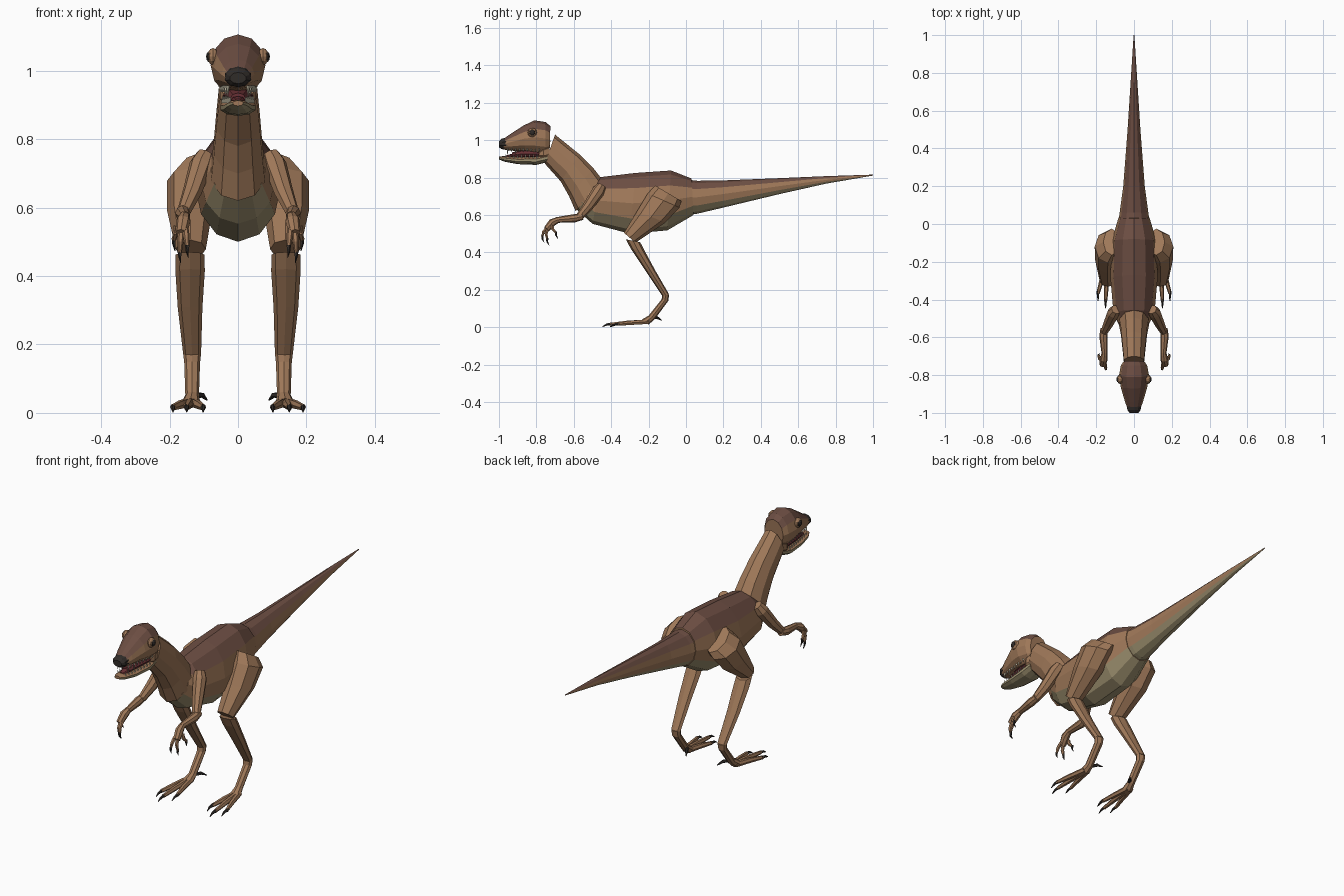
import bpy, bmesh, math
from mathutils import Vector


def material(name, rgb):
    m = bpy.data.materials.new(name)
    m.diffuse_color = (*rgb, 1)
    return m


SKIN = material("skin", (0.35, 0.19, 0.10))
BACK = material("back", (0.15, 0.075, 0.055))
BELLY = material("belly", (0.34, 0.28, 0.16))
DARK = material("dark", (0.03, 0.025, 0.022))
MOUTH = material("mouth", (0.14, 0.03, 0.035))
TOOTH = material("tooth", (0.65, 0.60, 0.45))


def finish(name, bm, mats, mirror):
    bmesh.ops.recalc_face_normals(bm, faces=bm.faces)
    me = bpy.data.meshes.new(name)
    bm.to_mesh(me)
    bm.free()
    for m in mats:
        me.materials.append(m)
    ob = bpy.data.objects.new(name, me)
    bpy.context.collection.objects.link(ob)
    if mirror:
        ob.modifiers.new("mirror", 'MIRROR').use_mirror_merge = False
    return ob


def skin_rings(bm, rings, mat_of=lambda a: 0):
    n = len(rings[0])
    vs = [[bm.verts.new(p) for p in r] for r in rings]
    for a, b in zip(vs, vs[1:]):
        for i in range(n):
            j = (i + 1) % n
            f = bm.faces.new((a[i], a[j], b[j], b[i]))
            f.material_index = mat_of(math.cos(2 * math.pi * (i + 0.5) / n))
    bm.faces.new(vs[0])
    bm.faces.new(vs[-1])


def loft(name, rings, sides=12, mats=(SKIN,), top=2, low=-2, mirror=False):
    """Each ring: upper edge y,z, lower edge y,z, half width, optional centre x."""
    out = []
    for yt, zt, yb, zb, hw, *cx in rings:
        cx = cx[0] if cx else 0
        c = Vector((cx, (yt + yb) / 2, (zt + zb) / 2))
        up = Vector((0, (yt - yb) / 2, (zt - zb) / 2))
        out.append([c + up * math.cos(t) + Vector((hw * math.sin(t), 0, 0))
                    for t in (2 * math.pi * i / sides for i in range(sides))])
    bm = bmesh.new()
    skin_rings(bm, out, lambda a: 1 if a > top else 2 if a < low else 0)
    return finish(name, bm, mats, mirror)


def tubes(name, paths, sides=6, mat=SKIN, mirror=True):
    """Each path is a list of (x, y, z, radius)."""
    bm = bmesh.new()
    for path in paths:
        pts = [Vector(p[:3]) for p in path]
        rings = []
        for i, p in enumerate(pts):
            d = (pts[min(i + 1, len(pts) - 1)] - pts[max(i - 1, 0)]).normalized()
            u = Vector((1, 0, 0))
            u = (u - d * u.dot(d)).normalized()
            v = d.cross(u)
            rings.append([p + path[i][3] * (u * math.cos(t) + v * math.sin(t))
                          for t in (2 * math.pi * k / sides for k in range(sides))])
        skin_rings(bm, rings)
    return finish(name, bm, [mat], mirror)


TRI = (SKIN, BACK, BELLY)

# torso, tail, neck
loft("torso", [(-.47, .79, -.585, .63, .08), (-.455, .803, -.50, .553, .108),
               (-.27, .825, -.30, .500, .125), (-.08, .838, -.10, .518, .118),
               (.03, .795, .04, .60, .082)], mats=TRI, top=.5, low=-.5)
loft("tail", [(.0, .79, .0, .60, .084), (.06, .783, .06, .607, .076),
              (.20, .785, .20, .640, .057), (.50, .797, .50, .712, .034),
              (.75, .808, .75, .768, .018), (1, .816, 1, .811, .002)],
     mats=TRI, top=.5, low=-.5)
loft("neck", [(-.44, .78, -.59, .62, .083), (-.495, .85, -.625, .70, .074),
              (-.57, .925, -.67, .78, .067), (-.70, 1.03, -.755, .875, .056)], sides=10)

# head
loft("skull", [(-.725, 1.075, -.73, .93, .055), (-.75, 1.097, -.75, .92, .070),
               (-.81, 1.106, -.80, .925, .080), (-.87, 1.078, -.86, .938, .070),
               (-.94, 1.032, -.94, .945, .048), (-.975, 1.008, -.975, .950, .035)],
     mats=TRI, top=.5)
loft("nose", [(-.955, 1.016, -.955, .950, .041), (-.985, 1.008, -.985, .952, .037),
              (-1, .995, -1, .962, .024)], sides=10, mats=(DARK,))
loft("cheeks", [(-.725, 1.0, -.735, .88, .05), (-.76, .98, -.765, .885, .056),
                (-.785, .95, -.785, .90, .045)], sides=10)
loft("lower_jaw", [(-.735, .93, -.745, .882, .048), (-.80, .916, -.80, .868, .054),
                   (-.90, .911, -.90, .872, .045), (-.975, .915, -.97, .885, .032),
                   (-1, .913, -1, .897, .016)], sides=10, mats=TRI, low=.1)
loft("mouth_lining", [(-.76, .95, -.76, .905, .046), (-.87, .95, -.87, .905, .036),
                      (-.93, .935, -.93, .905, .022)], sides=8, mats=(MOUTH,))
loft("tongue", [(-.76, .93, -.76, .908, .030), (-.94, .925, -.94, .905, .020),
                (-.965, .918, -.965, .908, .010)], sides=8, mats=(MOUTH,))

# teeth along both jaws
teeth = []
for i in range(9):
    y = -.785 - .021 * i
    x = .052 - .0028 * i
    long = .032 if i in (6, 8) else .018
    teeth.append([(x, y, .956, .005), (x, y - .002, .956 - long, .001)])
    teeth.append([(x - .007, y - .01, .905, .004), (x - .007, y - .01, .924, .001)])
tubes("teeth", teeth, sides=4, mat=TOOTH)

# eyes
tubes("eye_sockets", [[(.062, -.822, 1.04, .027), (.080, -.824, 1.041, .025),
                       (.087, -.825, 1.042, .017)]], sides=8, mat=BACK)
for ob in (bpy.data.objects["eye_sockets"],):
    bpy.data.objects.remove(ob)


def eye(name, x, r, mat):
    bm = bmesh.new()
    bmesh.ops.create_uvsphere(bm, u_segments=10, v_segments=6, radius=r)
    bmesh.ops.scale(bm, vec=(.7, 1, 1), verts=bm.verts)
    bmesh.ops.translate(bm, vec=(x, -.822, 1.041), verts=bm.verts)
    finish(name, bm, [mat], True)


eye("eye_sockets", .073, .025, SKIN)
eye("eyeballs", .082, .017, DARK)

# legs
loft("thighs", [(-.165, .758, -.025, .675, .045, .118), (-.205, .715, -.035, .640, .070, .138),
                (-.262, .620, -.110, .560, .066, .141), (-.332, .505, -.270, .452, .044, .138)],
     sides=8, mirror=True)
loft("shins", [(-.322, .470, -.245, .455, .042, .140), (-.295, .420, -.222, .410, .043, .140),
               (-.222, .310, -.165, .305, .036, .140), (-.125, .165, -.090, .175, .026, .134)],
     sides=8, mirror=True)
loft("ankles", [(-.128, .172, -.090, .172, .026, .134), (-.130, .150, -.095, .140, .023, .134),
                (-.200, .062, -.168, .042, .020, .134), (-.235, .042, -.200, .014, .028, .138)],
     sides=8, mirror=True)
tips = ((.102, -.36), (.150, -.405), (.190, -.365))
toes, claws = [], []
for x, y in tips:
    mx, my = .137 + (x - .137) * .6, -.20 + (y + .20) * .55
    toes.append([(.137 + (x - .137) * .2, -.20, .030, .014), (mx, my, .024, .013),
                 (x, y, .016, .009)])
    claws.append([(x, y + .01, .018, .009), (x, y - .02, .014, .006), (x, y - .042, .003, .002)])
tubes("toes", toes)
claws.append([(.125, -.185, .052, .010), (.105, -.155, .052, .008), (.090, -.130, .037, .002)])
tubes("foot_claws", claws, sides=5, mat=DARK)

# arms
tubes("upper_arms", [[(.095, -.452, .755, .026), (.108, -.47, .725, .034),
                      (.134, -.525, .645, .028), (.158, -.572, .588, .020)]], sides=8)
tubes("forearms", [[(.160, -.553, .592, .018), (.162, -.595, .583, .022),
                    (.155, -.695, .573, .015)]], sides=8)
tubes("hands", [[(.155, -.680, .577, .015), (.160, -.715, .560, .021),
                 (.166, -.745, .525, .017)]], sides=8)
fingers, nails = [], []
for (x0, y0, z0), (x1, y1, z1) in (((.153, -.740, .535), (.148, -.768, .485)),
                                   ((.166, -.738, .530), (.170, -.742, .470)),
                                   ((.178, -.715, .545), (.187, -.695, .505))):
    fingers.append([(x0, y0, z0, .010), ((x0 + x1) / 2, (y0 + y1) / 2 - .008, (z0 + z1) / 2, .009),
                    (x1, y1, z1, .006)])
    nails.append([(x1, y1, z1 + .006, .007), (x1, y1, z1 - .012, .005),
                  (x1 - .003, y1 + .010, z1 - .032, .001)])
tubes("fingers", fingers)
tubes("finger_claws", nails, sides=5, mat=DARK)
